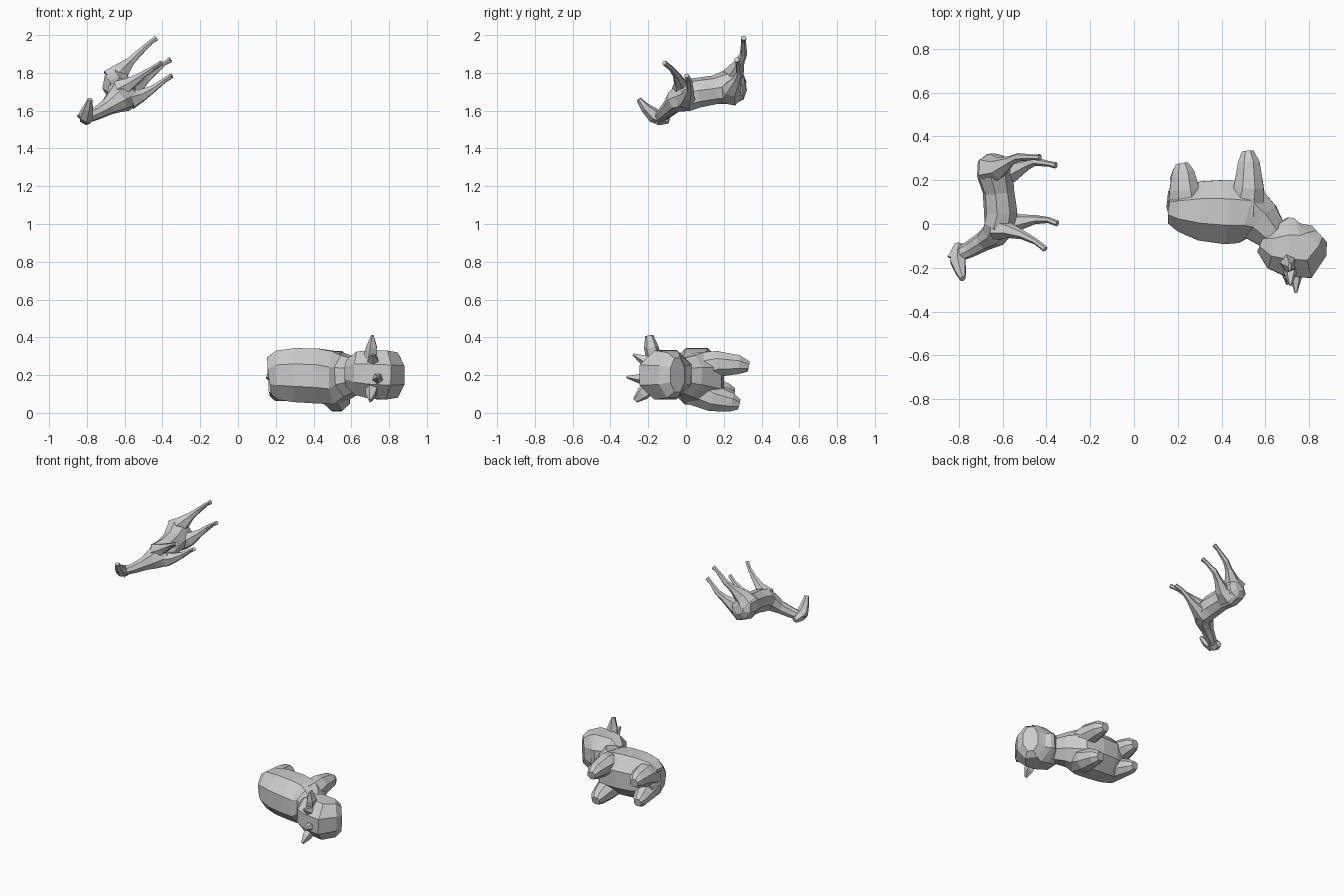
import bpy, bmesh, math
from mathutils import Vector


def loft(name, rings, side, n=8):
    """Faceted tube through rings (x, y, z, half width along side, half depth)."""
    bm = bmesh.new()
    pts = [Vector(r[:3]) for r in rings]
    loops = []
    k = 1 / math.cos(math.pi / n)
    for i, r in enumerate(rings):
        t = (pts[min(i + 1, len(pts) - 1)] - pts[max(i - 1, 0)]).normalized()
        u = Vector(side)
        u = (u - t * u.dot(t)).normalized()
        v = t.cross(u)
        ring = []
        for j in range(n):
            a = 2 * math.pi * (j + 0.5) / n
            ring.append(bm.verts.new(pts[i] + u * (r[3] * k * math.cos(a)) + v * (r[4] * k * math.sin(a))))
        loops.append(ring)
    for a, b in zip(loops, loops[1:]):
        for j in range(n):
            bm.faces.new((a[j], a[(j + 1) % n], b[(j + 1) % n], b[j]))
    bm.faces.new(loops[0])
    bm.faces.new(loops[-1])
    bmesh.ops.recalc_face_normals(bm, faces=bm.faces)
    me = bpy.data.meshes.new(name)
    bm.to_mesh(me)
    bm.free()
    ob = bpy.data.objects.new(name, me)
    bpy.context.collection.objects.link(ob)
    return ob


def limb(name, pts, side, n=6):
    """Round limb from (x, y, z, radius) points."""
    return loft(name, [(*p, p[3]) for p in pts], side, n)


# --- deer, tumbled over with its legs toward +x and up ---
L = (-0.5, 0.15, 0.82)
loft("deer_body", [
    (-.64, .315, 1.74, .035, .03), (-.642, .29, 1.735, .075, .065),
    (-.635, .23, 1.725, .09, .075), (-.62, .15, 1.71, .072, .066),
    (-.61, .06, 1.695, .075, .07), (-.61, 0, 1.68, .085, .07),
    (-.64, -.05, 1.655, .065, .055), (-.69, -.08, 1.62, .042, .042),
    (-.75, -.115, 1.585, .032, .036), (-.80, -.14, 1.565, .028, .03)], L)
loft("deer_head", [
    (-.80, -.09, 1.55, .016, .018), (-.805, -.13, 1.56, .034, .032),
    (-.805, -.17, 1.575, .034, .034), (-.793, -.215, 1.615, .023, .024),
    (-.783, -.25, 1.66, .011, .013)], L, 6)
for name, tip in (("deer_ear_a", (-.85, -.15, 1.575)), ("deer_ear_b", (-.79, -.16, 1.53))):
    limb(name, [(-.805, -.13, 1.56, .02), (*tip, .004)], L, 4)

deer_legs = {
    "deer_hind_leg_a": [(-.665, .25, 1.76, .062), (-.62, .255, 1.805, .045), (-.57, .285, 1.86, .022),
                        (-.53, .305, 1.90, .017), (-.46, .305, 1.965, .011), (-.43, .305, 1.985, .013)],
    "deer_hind_leg_b": [(-.61, .235, 1.69, .062), (-.55, .24, 1.715, .042), (-.49, .27, 1.765, .022),
                        (-.45, .285, 1.80, .017), (-.39, .275, 1.85, .011), (-.357, .268, 1.87, .013)],
    "deer_front_leg_a": [(-.63, -.02, 1.71, .05), (-.57, -.03, 1.745, .03), (-.51, -.05, 1.785, .018),
                         (-.45, -.08, 1.825, .012), (-.405, -.115, 1.853, .012)],
    "deer_front_leg_b": [(-.57, 0, 1.66, .05), (-.51, .01, 1.68, .03), (-.45, .02, 1.715, .018),
                         (-.39, .018, 1.76, .012), (-.35, .002, 1.785, .012)]}
for name, pts in deer_legs.items():
    limb(name, pts, L)

# --- calf, lying on its side with its legs toward +y ---
Z = (0, 0, 1)
loft("calf_body", [
    (.17, .07, .195, .10, .07), (.21, .065, .20, .13, .10), (.30, .06, .20, .143, .135),
    (.42, .055, .195, .145, .147), (.52, .05, .185, .14, .142),
    (.58, .01, .195, .11, .10), (.64, -.06, .20, .085, .07)], Z)
loft("calf_head", [
    (.58, -.085, .21, .07, .045), (.63, -.105, .21, .115, .10),
    (.70, -.105, .205, .128, .135), (.77, -.11, .20, .13, .142),
    (.82, -.07, .20, .12, .095), (.848, -.045, .20, .09, .05)], Z)

calf_legs = {
    "calf_front_leg_upper": [(.51, .06, .23, .09), (.525, .17, .26, .068), (.525, .28, .255, .05), (.52, .33, .245, .028)],
    "calf_front_leg_lower": [(.50, .05, .13, .09), (.525, .15, .075, .07), (.525, .24, .055, .05), (.52, .28, .045, .028)],
    "calf_hind_leg_upper": [(.24, .07, .235, .085), (.23, .16, .255, .068), (.225, .24, .255, .05), (.22, .275, .25, .028)],
    "calf_hind_leg_lower": [(.24, .07, .145, .08), (.225, .16, .12, .058), (.21, .22, .11, .045), (.205, .255, .105, .025)]}
for name, pts in calf_legs.items():
    limb(name, pts, Z, 8)

# Ears, horns and tail
loft("calf_ear_upper", [(.70, -.17, .29, .03, .035), (.71, -.185, .35, .025, .032), (.712, -.195, .41, .006, .018)], (1, 0, 0), 5)
loft("calf_ear_lower", [(.71, -.19, .14, .03, .035), (.705, -.23, .10, .025, .03), (.70, -.27, .065, .006, .012)], (1, 0, 0), 5)
limb("calf_horn_upper", [(.715, -.20, .27, .032), (.715, -.28, .31, .005)], Z, 5)
limb("calf_horn_lower", [(.74, -.21, .18, .032), (.74, -.315, .19, .005)], Z, 5)
limb("calf_tail", [(.19, .02, .20, .02), (.165, .08, .19, .015), (.17, .15, .18, .012)], Z, 5)
